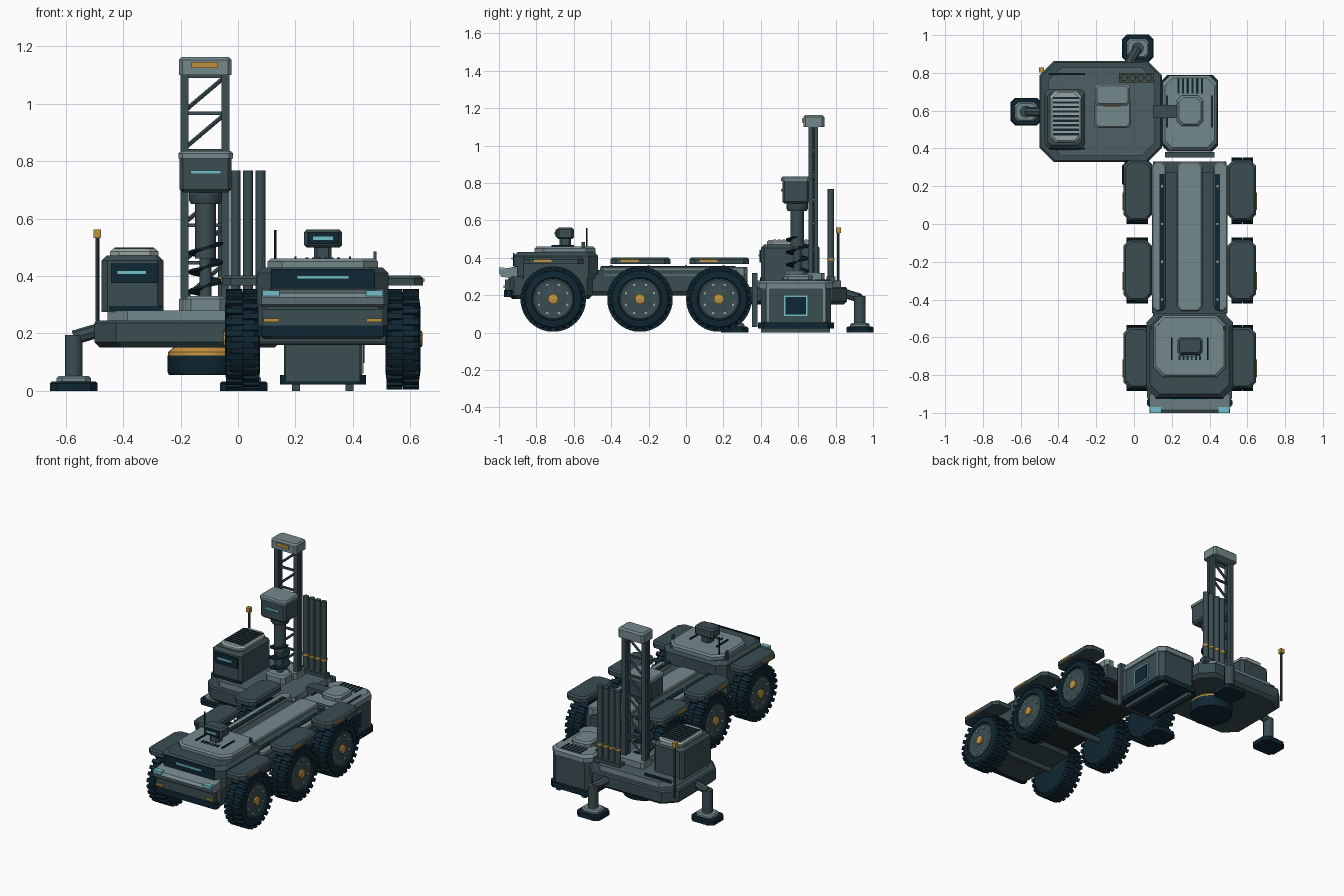
import bpy, bmesh, math
from mathutils import Vector


def material(name, hexcol):
    m = bpy.data.materials.new(name)
    c = [int(hexcol[i:i + 2], 16) / 255 for i in (0, 2, 4)]
    m.diffuse_color = [((v + 0.055) / 1.055) ** 2.4 if v > 0.04 else v / 12.92 for v in c] + [1]
    return m


NAVY = material("navy rubber", "0f2733")
TEAL = material("dark teal paint", "3a4d51")
MID = material("mid grey paint", "4d6064")
LIGHT = material("light grey paint", "74888c")
PALE = material("pale grey paint", "98a5a2")
AMBER = material("amber", "c0923f")
CYAN = material("cyan glow", "72bfca")
BELLY = material("belly black", "202b2d")


def finish(name, bm, mat, smooth=False):
    bmesh.ops.recalc_face_normals(bm, faces=bm.faces)
    me = bpy.data.meshes.new(name)
    bm.to_mesh(me)
    bm.free()
    me.materials.append(mat)
    ob = bpy.data.objects.new(name, me)
    bpy.context.collection.objects.link(ob)
    if smooth:
        bpy.ops.object.select_all(action='DESELECT')
        ob.select_set(True)
        bpy.context.view_layer.objects.active = ob
        bpy.ops.object.shade_smooth_by_angle(angle=math.radians(35))
    return ob


def loft(name, rings, mat, smooth=False):
    bm = bmesh.new()
    vs = [[bm.verts.new(p) for p in r] for r in rings]
    n = len(vs[0])
    for a, b in zip(vs, vs[1:]):
        for i in range(n):
            bm.faces.new((a[i], a[(i + 1) % n], b[(i + 1) % n], b[i]))
    bm.faces.new(vs[0])
    bm.faces.new(vs[-1])
    return finish(name, bm, mat, smooth)


def outline(x0, x1, y0, y1, c, z):
    if c <= 0:
        return [(x0, y0, z), (x1, y0, z), (x1, y1, z), (x0, y1, z)]
    return [(x0 + c, y0, z), (x1 - c, y0, z), (x1, y0 + c, z), (x1, y1 - c, z),
            (x1 - c, y1, z), (x0 + c, y1, z), (x0, y1 - c, z), (x0, y0 + c, z)]


def box(name, x0, x1, y0, y1, z0, z1, mat, c=0, b=0, under=0):
    """Box with corner chamfer c, top edge bevel b and bottom edge bevel under."""
    rings = []
    if under:
        rings.append(outline(x0 + under, x1 - under, y0 + under, y1 - under, c, z0))
    rings.append(outline(x0, x1, y0, y1, c, z0 + under))
    rings.append(outline(x0, x1, y0, y1, c, z1 - b))
    if b:
        rings.append(outline(x0 + b, x1 - b, y0 + b, y1 - b, c, z1))
    return loft(name, rings, mat)


def lathe(name, origin, axis, profile, mat, n=24):
    """Profile of (distance along axis, radius) turned around the axis."""
    o, d = Vector(origin), Vector(axis).normalized()
    u = d.orthogonal().normalized()
    v = d.cross(u)
    rings = [[o + d * t + (u * math.cos(a) + v * math.sin(a)) * r
              for a in (2 * math.pi * i / n for i in range(n))] for t, r in profile]
    return loft(name, rings, mat, True)


def rod(name, p, q, r, mat, n=12):
    d = Vector(q) - Vector(p)
    return lathe(name, p, d, [(0, r), (d.length, r)], mat, n)


CX = 0.295                       # truck centre line
AXLES = (-0.71, -0.246, 0.176)

# wheels with tread, rims, lugs and hubs
for s in (-1, 1):
    for y in AXLES:
        o, out = (CX + s * 0.218, y, 0.18), (s, 0, 0)
        lathe("tyre", o, out, [(0, 0.11), (0.005, 0.15), (0.02, 0.165), (0.1, 0.165),
                               (0.117, 0.15), (0.122, 0.115), (0.108, 0.108)], NAVY, 32)
        bm = bmesh.new()
        for i in range(26):
            for half in (0, 1):
                a = 2 * math.pi * (i + 0.5 * half) / 26
                rad, tan = Vector((0, math.cos(a), math.sin(a))), Vector((0, -math.sin(a), math.cos(a)))
                vs = bmesh.ops.create_cube(bm, size=1)['verts']
                for v in vs:
                    k = Vector(v.co)
                    v.co = (Vector(o) + Vector((s * (0.032 + 0.058 * half + k.x * 0.056), 0, 0))
                            + rad * (0.164 + k.y * 0.022) + tan * k.z * 0.022)
        finish("tyre_tread", bm, NAVY)
        lathe("rim", o, out, [(0.09, 0.112), (0.112, 0.112), (0.116, 0.104), (0.11, 0.07),
                              (0.116, 0.05)], TEAL, 24)
        lathe("hub", o, out, [(0.1, 0.028), (0.127, 0.028), (0.13, 0.02)], AMBER, 10)
        for i in range(8):
            a = math.pi * (i + 0.5) / 4
            p = Vector((o[0] + s * 0.108, y + 0.08 * math.cos(a), 0.18 + 0.08 * math.sin(a)))
            rod("lug", p, p + Vector((s * 0.011, 0, 0)), 0.008, PALE, 6)
        # fender over each wheel with amber marker
        yc = y + 0.002
        x0, x1 = sorted((CX + s * 0.2, CX + s * 0.35))
        box("fender", x0, x1, yc - 0.16, yc + 0.16, 0.366, 0.402, TEAL, 0.03, 0.01)
        xm = CX + s * 0.351
        box("fender_marker", xm - 0.004, xm + 0.004, yc - 0.105, yc - 0.01, 0.379, 0.391, AMBER)
for y in AXLES:
    rod("axle", (0.06, y, 0.178), (0.53, y, 0.178), 0.02, TEAL)

# truck chassis and load deck
box("chassis", 0.11, 0.48, -0.9, 0.325, 0.2, 0.3, BELLY)
box("chassis_side_skin", 0.1, 0.49, -0.5, 0.33, 0.22, 0.31, TEAL)
box("deck", 0.095, 0.495, -0.47, 0.275, 0.31, 0.335, TEAL)
box("deck_centre_plate", 0.228, 0.362, -0.46, 0.33, 0.31, 0.352, LIGHT, 0.02, 0.006)
for s in (-1, 1):
    x = CX + s * 0.163
    box("deck_rail", x - 0.036, x + 0.036, -0.46, 0.33, 0.305, 0.352, LIGHT, 0.02, 0.005)
    box("deck_rail_slot", x - 0.014 - s * 0.016, x + 0.014 - s * 0.016, -0.455, 0.265, 0.35, 0.357, NAVY)
    for i in range(4):
        y = -0.4 + i * 0.2
        box("rail_stud", x - s * 0.016 - 0.006, x - s * 0.016 + 0.006, y - 0.006, y + 0.006, 0.35, 0.362, PALE)

# cab
box("cab_body", 0.066, 0.524, -0.92, -0.47, 0.29, 0.43, TEAL, 0.05, 0.02)
box("cab_lower", 0.07, 0.52, -0.95, -0.5, 0.18, 0.3, TEAL, 0.03, 0, 0.02)
box("roof_panel", 0.103, 0.487, -0.81, -0.485, 0.425, 0.46, LIGHT, 0.05, 0.01)
box("windshield", 0.115, 0.475, -0.926, -0.918, 0.356, 0.425, NAVY)
box("windshield_glow", 0.206, 0.387, -0.932, -0.924, 0.39, 0.401, CYAN)
nose = [(-0.9, 0.355), (-0.985, 0.34), (-1.0, 0.325), (-0.99, 0.3), (-0.9, 0.285)]
loft("nose_lip", [[(x, y, z) for y, z in nose] for x in (0.082, 0.508)], LIGHT)
box("front_grille", 0.085, 0.505, -0.968, -0.94, 0.205, 0.285, TEAL)
box("bumper", 0.068, 0.522, -0.972, -0.92, 0.19, 0.228, NAVY, 0.015)
for s in (-1, 1):
    x = CX + s * 0.18
    box("headlight", x - 0.03, x + 0.03, -1.0, -0.97, 0.331, 0.349, CYAN)
    box("fog_light", x - 0.027, x + 0.027, -0.976, -0.968, 0.24, 0.252, AMBER)
    box("roof_lamp", x - 0.017 + s * 0.014, x - 0.007 + s * 0.014, -0.56, -0.54, 0.42, 0.485, TEAL)
    box("roof_side_rail", x - 0.085 * s - 0.004, x - 0.085 * s + 0.004, -0.72, -0.6, 0.455, 0.468, NAVY)

# roof sensor, vents and antenna
box("sensor_post", 0.265, 0.325, -0.675, -0.615, 0.455, 0.505, TEAL, 0.01)
box("sensor_head", 0.23, 0.363, -0.69, -0.6, 0.5, 0.562, TEAL, 0.012, 0.01, 0.008)
box("sensor_face", 0.243, 0.35, -0.697, -0.689, 0.511, 0.552, NAVY)
box("sensor_glow", 0.262, 0.331, -0.702, -0.695, 0.526, 0.537, CYAN)
for i in range(6):
    x = 0.24 + i * 0.022
    box("roof_vent", x - 0.005, x + 0.005, -0.72, -0.695, 0.457, 0.465, NAVY)
rod("antenna", (0.13, -0.53, 0.44), (0.13, -0.53, 0.56), 0.004, NAVY, 6)

# tail plate between truck and power unit
box("tail_plate", 0.165, 0.425, 0.352, 0.382, 0.03, 0.32, TEAL)

# power unit on skids
for x in (0.202, 0.388):
    box("skid", x - 0.014, x + 0.014, 0.4, 0.77, 0, 0.04, TEAL)
box("unit_base", 0.147, 0.445, 0.385, 0.79, 0.022, 0.055, NAVY, 0.03)
box("unit_body", 0.16, 0.432, 0.4, 0.775, 0.05, 0.245, TEAL, 0.03)
box("unit_lid", 0.15, 0.44, 0.39, 0.787, 0.235, 0.28, LIGHT, 0.04, 0.014)
box("unit_hatch", 0.227, 0.365, 0.52, 0.68, 0.27, 0.31, LIGHT, 0.025, 0.01)
for i in range(6):
    x = 0.235 + i * 0.025
    box("lid_slot", x - 0.006, x + 0.006, 0.69, 0.77, 0.276, 0.284, NAVY)
for x in (0.175, 0.413):
    box("lid_slot", x - 0.005, x + 0.005, 0.51, 0.68, 0.276, 0.284, NAVY)
box("unit_screen_frame", 0.43, 0.437, 0.525, 0.65, 0.088, 0.2, CYAN)
box("unit_screen", 0.434, 0.441, 0.533, 0.642, 0.096, 0.192, NAVY)
for y in (0.435, 0.74):
    box("unit_trim", 0.43, 0.438, y - 0.008, y + 0.008, 0.06, 0.235, LIGHT)
box("unit_coupling", 0.1, 0.235, 0.56, 0.63, 0.2, 0.3, TEAL)

# drill platform
box("platform", -0.5, 0.148, 0.328, 0.862, 0.15, 0.245, TEAL, 0.075, 0.008, 0.02)
plate = box("platform_deck", -0.455, 0.11, 0.36, 0.83, 0.24, 0.28, LIGHT, 0.07)
plate.data.materials.append(MID)
for f in plate.data.polygons:
    f.material_index = 1 if f.normal.z > 0.9 else 0
for y in (0.4, 0.795):
    box("deck_handrail", -0.45, -0.26, y - 0.005, y + 0.005, 0.278, 0.295, NAVY)
lathe("borehole_drum", (-0.115, 0.595, 0.055), (0, 0, 1), [(0, 0.125), (0.01, 0.13), (0.068, 0.13)], NAVY, 24)
lathe("borehole_ring", (-0.115, 0.595, 0.12), (0, 0, 1), [(0, 0.13), (0.015, 0.128), (0.04, 0.1)], AMBER, 24)

# outriggers: start of arm, then leg position
for a, p in (((-0.47, 0.595), (-0.572, 0.595)), ((-0.04, 0.83), (0.02, 0.93)), ((-0.04, 0.36), (0.02, 0.26))):
    rod("outrigger_arm", (*a, 0.215), (*p, 0.185), 0.025, TEAL, 8)
    rod("outrigger_leg", (*p, 0.04), (*p, 0.195), 0.032, TEAL, 12)
    box("foot_plate", p[0] - 0.06, p[0] + 0.06, p[1] - 0.052, p[1] + 0.052, 0.03, 0.052, LIGHT, 0.02, 0.008)
    box("foot_pad", p[0] - 0.083, p[0] + 0.083, p[1] - 0.073, p[1] + 0.073, 0, 0.032, NAVY, 0.025, 0.006)

# engine cabinet with grille lid
box("cabinet", -0.475, -0.26, 0.4, 0.715, 0.275, 0.472, TEAL, 0.02, 0.018)
box("cabinet_lid", -0.445, -0.277, 0.432, 0.705, 0.46, 0.495, PALE, 0.03, 0.01)
for i in range(9):
    y = 0.475 + i * 0.024
    box("lid_louver", -0.43, -0.292, y - 0.006, y + 0.006, 0.492, 0.499, NAVY)
box("cabinet_window", -0.442, -0.278, 0.393, 0.401, 0.375, 0.443, NAVY)
box("window_glow", -0.42, -0.32, 0.388, 0.395, 0.406, 0.418, CYAN)
rod("beacon_pole", (-0.49, 0.815, 0.2), (-0.49, 0.815, 0.535), 0.007, TEAL, 8)
box("beacon", -0.503, -0.477, 0.802, 0.828, 0.532, 0.562, AMBER)

# lattice mast
box("mast_base", -0.206, -0.025, 0.63, 0.74, 0.275, 0.32, LIGHT, 0.015)
for x in (-0.186, -0.044):
    for y in (0.667, 0.695):
        box("mast_post", x - 0.014, x + 0.014, y - 0.011, y + 0.011, 0.28, 1.11, TEAL)
for i in range(6):
    z = 0.33 + i * 0.13
    rod("mast_brace", (-0.18, 0.68, z), (-0.05, 0.68, z + 0.11), 0.008, TEAL, 6)
    box("mast_rung", -0.18, -0.05, 0.674, 0.686, z + 0.11, z + 0.122, TEAL)
box("mast_cap", -0.206, -0.022, 0.628, 0.74, 1.1, 1.163, LIGHT, 0.012, 0.01)
box("cap_label", -0.162, -0.07, 0.621, 0.629, 1.125, 1.145, AMBER)

# drill head, pipe and auger
DX, DY = -0.113, 0.595
box("drill_head", -0.203, -0.022, 0.515, 0.66, 0.69, 0.815, TEAL, 0.012, 0, 0.012)
box("drill_head_lid", -0.208, -0.017, 0.508, 0.665, 0.81, 0.835, LIGHT, 0.015, 0.008)
box("head_glow", -0.165, -0.06, 0.508, 0.516, 0.755, 0.768, CYAN)
lathe("chuck", (DX, DY, 0.65), (0, 0, 1), [(0, 0.05), (0.012, 0.057), (0.045, 0.057)], TEAL, 16)
rod("drill_pipe", (DX, DY, 0.46), (DX, DY, 0.66), 0.036, TEAL, 16)
rod("auger_core", (DX, DY, 0.28), (DX, DY, 0.47), 0.022, TEAL, 12)
bm = bmesh.new()
prev = None
for i in range(61):
    a, z = i / 20 * 2 * math.pi, 0.31 + 0.2 * i / 60
    cur = [bm.verts.new((DX + r * math.cos(a), DY + r * math.sin(a), z + h))
           for r, h in ((0.02, 0), (0.06, 0), (0.06, 0.008), (0.02, 0.008))]
    if prev:
        for k in range(4):
            bm.faces.new((prev[k], prev[(k + 1) % 4], cur[(k + 1) % 4], cur[k]))
    prev = cur
finish("auger_flight", bm, NAVY, True)
box("drill_guide", DX - 0.07, DX + 0.07, 0.53, 0.64, 0.275, 0.33, LIGHT, 0.02, 0.01)

# spare pipe rack
for i in range(4):
    x = -0.052 + i * 0.0435
    rod("spare_pipe", (x, 0.775, 0.27), (x, 0.775, 0.768), 0.018, TEAL, 12)
    rod("pipe_band", (x, 0.775, 0.385), (x, 0.775, 0.397), 0.021, AMBER, 12)
box("rack_base", -0.08, 0.105, 0.75, 0.8, 0.27, 0.3, TEAL)
